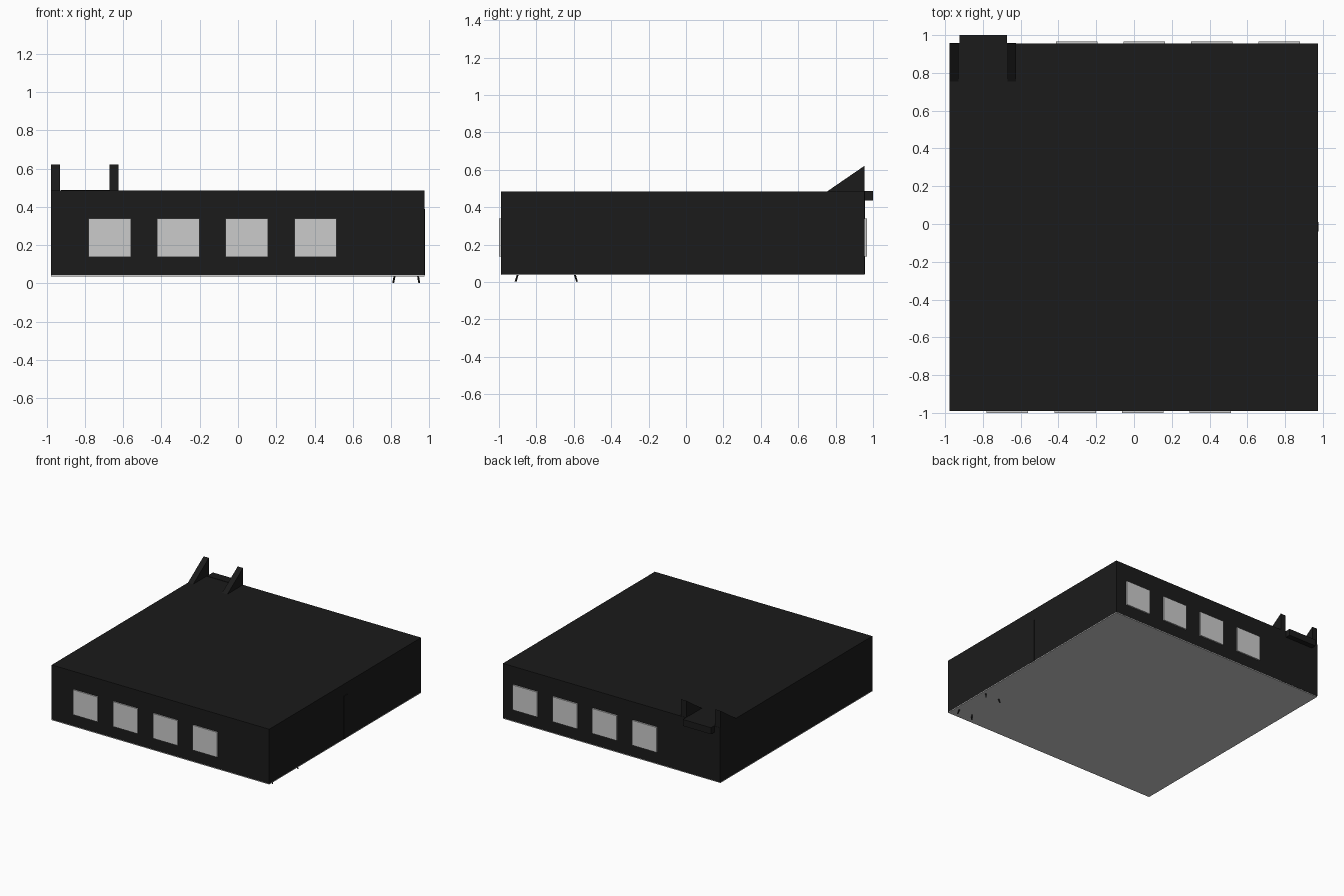
import bpy, bmesh
from mathutils import Vector

if "Cube" in bpy.data.objects:
    bpy.data.objects.remove(bpy.data.objects["Cube"])

black = bpy.data.materials.new("black")
black.diffuse_color = (0.011, 0.011, 0.011, 1)
black.use_nodes = True
black.node_tree.nodes["Principled BSDF"].inputs["Base Color"].default_value = black.diffuse_color


def mesh_object(name, bm, mat=None):
    bmesh.ops.recalc_face_normals(bm, faces=bm.faces)
    me = bpy.data.meshes.new(name)
    bm.to_mesh(me)
    bm.free()
    ob = bpy.data.objects.new(name, me)
    bpy.context.collection.objects.link(ob)
    if mat:
        me.materials.append(mat)
    return ob


def box(name, lo, hi, mat=None):
    lo, hi = Vector(lo), Vector(hi)
    bm = bmesh.new()
    bmesh.ops.create_cube(bm, size=1)
    for v in bm.verts:
        v.co = (lo + hi) / 2 + v.co * (hi - lo)
    return mesh_object(name, bm, mat)


def wedge(name, x0, x1, profile, mat):
    # extrude a (y, z) profile along x
    bm = bmesh.new()
    face = bm.faces.new([bm.verts.new((x0, y, z)) for y, z in profile])
    out = bmesh.ops.extrude_face_region(bm, geom=[face])
    for g in out["geom"]:
        if isinstance(g, bmesh.types.BMVert):
            g.co.x = x1
    return mesh_object(name, bm, mat)


def rod(name, a, b, r, mat):
    a, b = Vector(a), Vector(b)
    d = b - a
    bm = bmesh.new()
    bmesh.ops.create_cone(bm, cap_ends=True, segments=8, radius1=r, radius2=r, depth=d.length)
    ob = mesh_object(name, bm, mat)
    ob.location = (a + b) / 2
    ob.rotation_euler = d.to_track_quat('Z', 'Y').to_euler()
    return ob


# room shell
X0, X1, Y0, Y1, Z0, Z1, T = -0.977, 0.973, -0.99, 0.955, 0.037, 0.485, 0.02
box("floor", (X0, Y0, Z0), (X1, Y1, Z0 + 0.006))
ZF = Z0 + 0.006
box("roof", (X0, Y0, Z1 - T), (X1, Y1, Z1), black)
box("front_wall", (X0, Y0, ZF), (X1, Y0 + T, Z1 - T), black)
box("back_wall", (X0, Y1 - T, ZF), (X1, Y1, Z1 - T), black)
box("left_wall", (X0, Y0 + T, ZF), (X0 + T, Y1 - T, Z1 - T), black)
box("right_wall", (X1 - T, Y0 + T, ZF), (X1, Y1 - T, Z1 - T), black)

# four windows on the front and four on the back
for i in range(4):
    x = -0.78 + i * 0.358
    box("front_window", (x, -1.0, 0.138), (x + 0.22, Y0 + 0.005, 0.34))
    x = -0.413 + i * 0.357
    box("back_window", (x, Y1 - 0.005, 0.138), (x + 0.22, 0.967, 0.34))

# door edge strip on the right wall
box("door_edge", (X1 - 0.03, -0.04, ZF), (0.977, 0.01, 0.39), black)

# back corner panel, shelf and two wedge supports above the roof
box("corner_panel", (X0, Y1 - 0.01, ZF), (-0.624, Y1 + 0.002, Z1), black)
box("shelf", (-0.925, Y1 - 0.03, 0.435), (-0.672, 1.0, 0.488), black)
for x in (X0, -0.671):
    wedge("wedge_support", x, x + 0.047, [(0.755, Z1), (Y1, Z1), (Y1, 0.622)], black)

# small table whose splayed legs poke through the floor
box("table_top", (0.82, -0.9, 0.17), (0.937, -0.595, 0.185), black)
for sx in (-1, 1):
    for sy in (-1, 1):
        rod("table_leg", (0.879 + sx * 0.068, -0.747 + sy * 0.164, 0.003),
            (0.879 + sx * 0.035, -0.747 + sy * 0.11, 0.175), 0.005, black)
